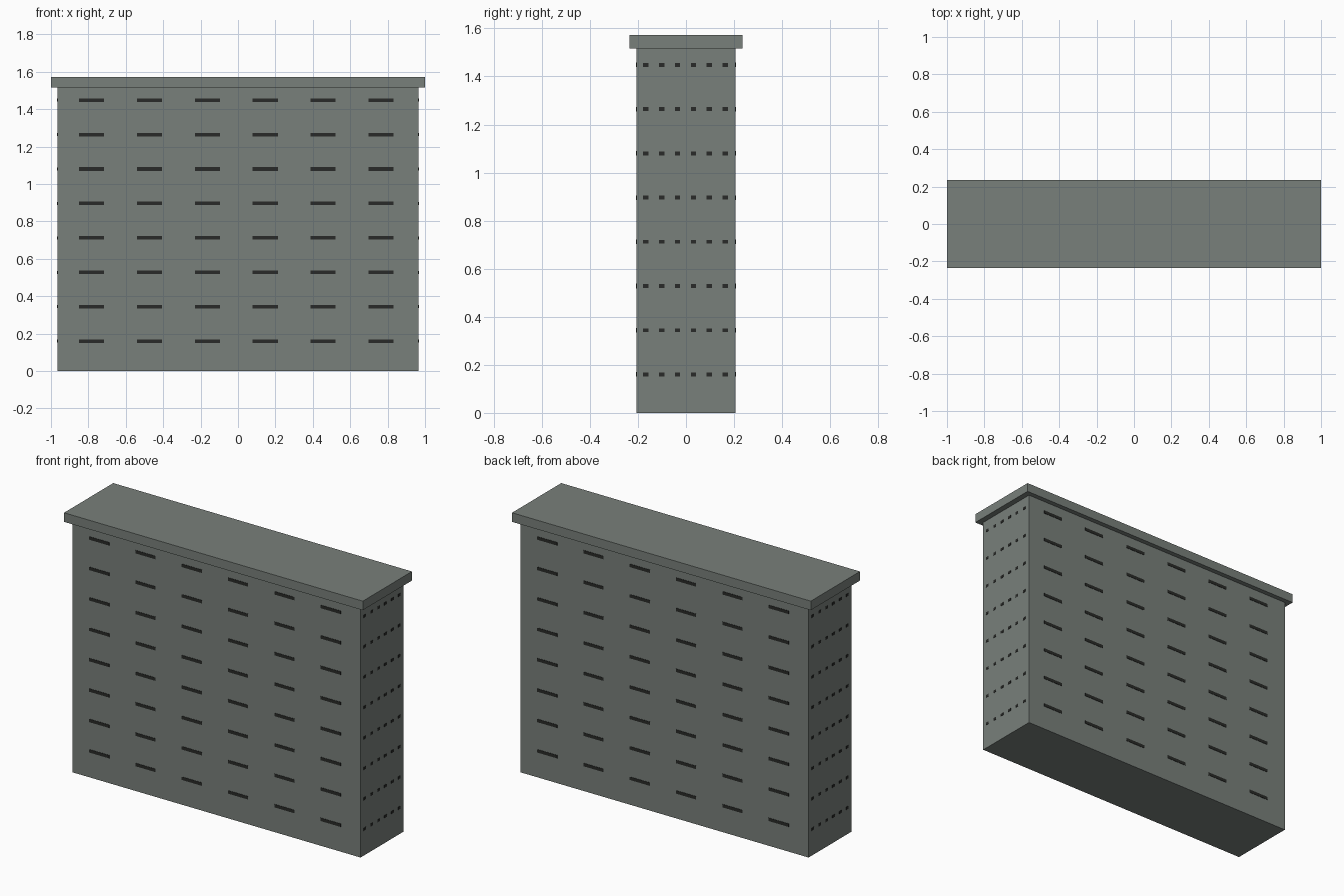
import bpy
import bmesh
from mathutils import Matrix, Vector
from math import pi

cube = bpy.data.objects.get("Cube")
if cube:
    bpy.data.objects.remove(cube, do_unlink=True)


def make_material(name, colour):
    mat = bpy.data.materials.new(name)
    mat.use_nodes = True
    mat.diffuse_color = colour
    mat.node_tree.nodes["Principled BSDF"].inputs["Base Color"].default_value = colour
    return mat


concrete = make_material("grey_green_concrete", (0.19, 0.215, 0.197, 1))
dark = make_material("dark_slot", (0.022, 0.023, 0.021, 1))


def add_box(bm, centre, size):
    matrix = Matrix.Translation(centre) @ Matrix.Diagonal((*size, 1))
    return bmesh.ops.create_cube(bm, size=1, matrix=matrix)["verts"]


def finish(bm, name, mat):
    mesh = bpy.data.meshes.new(name)
    bm.to_mesh(mesh)
    bm.free()
    mesh.materials.append(mat)
    obj = bpy.data.objects.new(name, mesh)
    bpy.context.collection.objects.link(obj)
    return obj


HALF_X, HALF_Y = 0.965, 0.206
BODY_TOP, TOP = 1.517, 1.572

# Wall block and overhanging cap
bm = bmesh.new()
add_box(bm, (0, 0, BODY_TOP / 2), (HALF_X * 2, HALF_Y * 2, BODY_TOP))
finish(bm, "wall_block", concrete)

bm = bmesh.new()
add_box(bm, (0, 0, (BODY_TOP + TOP) / 2), (2, 0.47, TOP - BODY_TOP))
finish(bm, "wall_cap", concrete)


# Grid of thin slots on one face, turned about z to face each side
def slot_grid(name, half_width, distance, slot_size, turn):
    bm = bmesh.new()
    for row in range(8):
        for col in range(6):
            x = half_width * (-0.812 + 0.321 * col)
            z = 0.16 + 0.184 * row
            add_box(bm, (x, -distance, z), (slot_size[0], 0.004, slot_size[1]))
    bmesh.ops.rotate(bm, verts=bm.verts, cent=Vector(),
                     matrix=Matrix.Rotation(turn, 3, "Z"))
    finish(bm, name, dark)


long_slot, small_slot = (0.134, 0.019), (0.022, 0.016)
slot_grid("front_slots", HALF_X, HALF_Y, long_slot, 0)
slot_grid("back_slots", HALF_X, HALF_Y, long_slot, pi)
slot_grid("left_slots", HALF_Y, HALF_X, small_slot, pi / 2)
slot_grid("right_slots", HALF_Y, HALF_X, small_slot, -pi / 2)
